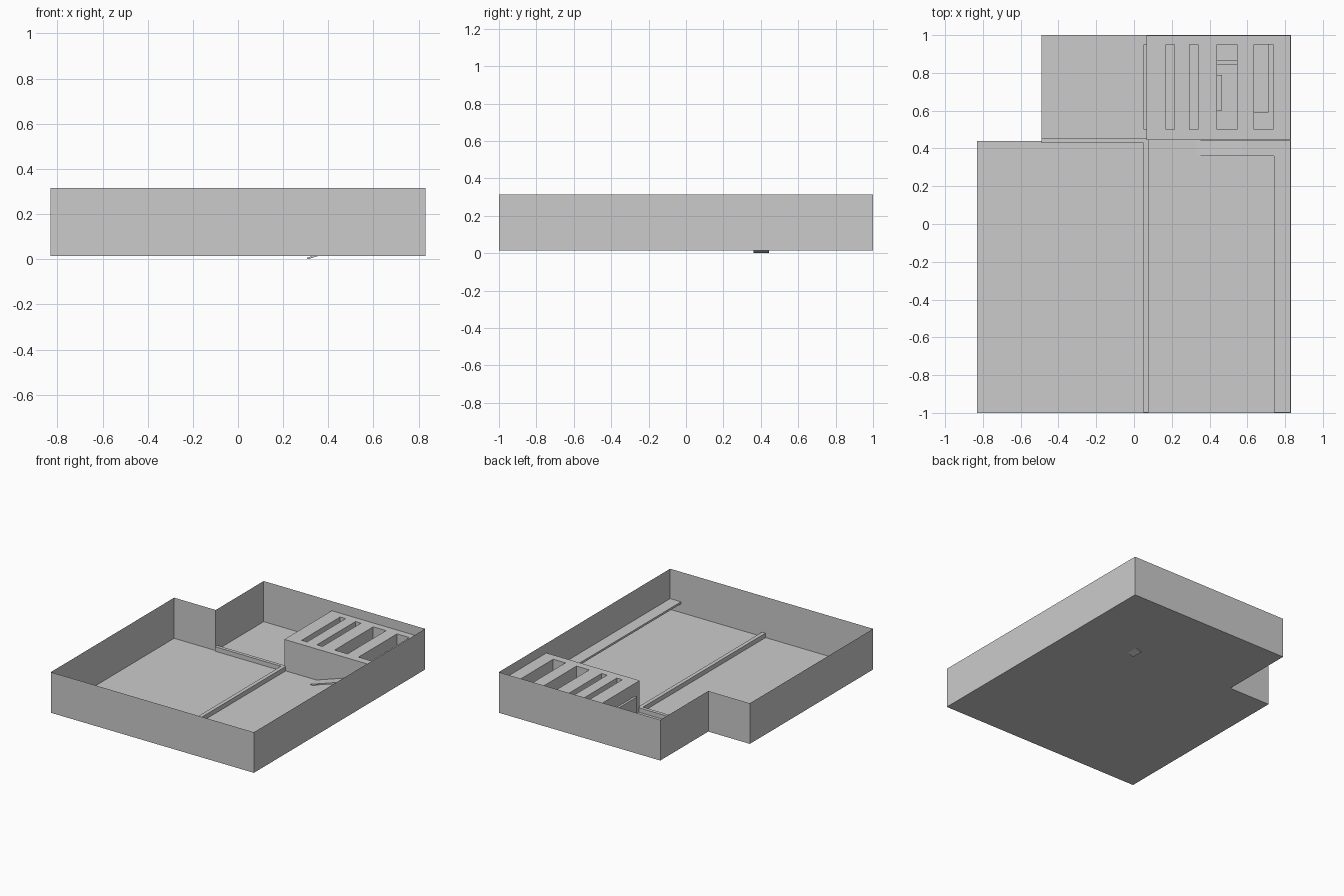
import bpy
import bmesh
from mathutils import Vector

if "Cube" in bpy.data.objects:
    bpy.data.objects.remove(bpy.data.objects["Cube"])

FLOOR, WALL_TOP = 0.015, 0.315


def finish(name, bm):
    bmesh.ops.recalc_face_normals(bm, faces=bm.faces)
    mesh = bpy.data.meshes.new(name)
    bm.to_mesh(mesh)
    bm.free()
    ob = bpy.data.objects.new(name, mesh)
    bpy.context.collection.objects.link(ob)
    return ob


def add_box(bm, x0, x1, y0, y1, z0, z1):
    verts = bmesh.ops.create_cube(bm, size=1)["verts"]
    for v in verts:
        v.co = Vector((x1 if v.co.x > 0 else x0,
                       y1 if v.co.y > 0 else y0,
                       z1 if v.co.z > 0 else z0))


def boxes(name, *dims):
    bm = bmesh.new()
    for d in dims:
        add_box(bm, *d)
    return finish(name, bm)


def prism(name, points, move):
    """Closed solid made by sliding a flat outline along a vector."""
    bm = bmesh.new()
    face = bm.faces.new([bm.verts.new(p) for p in points])
    res = bmesh.ops.extrude_face_region(bm, geom=[face], use_keep_orig=True)
    moved = [g for g in res["geom"] if isinstance(g, bmesh.types.BMVert)]
    bmesh.ops.translate(bm, verts=moved, vec=move)
    return finish(name, bm)


# Room shell: paper-thin floor and walls, open at the top
outline = [(-0.83, -1), (0.83, -1), (0.83, 1), (-0.49, 1), (-0.49, 0.44), (-0.83, 0.44)]
bm = bmesh.new()
low = [bm.verts.new((x, y, FLOOR)) for x, y in outline]
high = [bm.verts.new((x, y, WALL_TOP)) for x, y in outline]
bm.faces.new(list(reversed(low)))
for i in range(len(low)):
    j = (i + 1) % len(low)
    bm.faces.new((low[i], low[j], high[j], high[i]))
finish("room_shell", bm)

# Low L-shaped kerb dividing the floor
kerb = [(0.05, -0.999), (0.078, -0.999), (0.078, 0.455), (-0.489, 0.455), (-0.489, 0.43), (0.05, 0.43)]
prism("floor_kerb", [(x, y, FLOOR) for x, y in kerb], (0, 0, 0.033))

# Raised block with four pockets cut into its top
slots = [(0.17, 0.215), (0.295, 0.34), (0.44, 0.545), (0.635, 0.735)]
block = boxes("raised_block", (0.067, 0.829, 0.445, 0.999, FLOOR, 0.245))
cutter = boxes("pocket_cutter", *[(a, b, 0.5, 0.95, 0.03, 0.4) for a, b in slots])
cutter.hide_render = True
cutter.hide_viewport = True
cut = block.modifiers.new("pockets", "BOOLEAN")
cut.operation = "DIFFERENCE"
cut.solver = "EXACT"
cut.object = cutter

# Ledges inside the two wide pockets
boxes("pocket_ledges",
      (0.44, 0.545, 0.845, 0.865, 0.03, 0.16),
      (0.44, 0.465, 0.60, 0.79, 0.03, 0.16),
      (0.71, 0.735, 0.58, 0.95, 0.03, 0.16),
      (0.635, 0.735, 0.50, 0.59, 0.03, 0.16))

# Side panel standing out of the block's left face
boxes("side_panel", (0.05, 0.09, 0.5, 0.95, FLOOR, 0.15))

# Ramp that rises through the floor to the raised walkway
top = [(0.305, 0.006), (0.33, 0.0155), (0.57, 0.095), (0.74, 0.095)]
under = [(0.74, 0.083), (0.575, 0.083), (0.309, 0.0)]
prism("ramp", [(x, 0.36, z) for x, z in top + under], (0, 0.083, 0))

# Walkway along the right wall
boxes("walkway", (0.74, 0.829, -0.999, 0.443, 0.08, 0.095))
